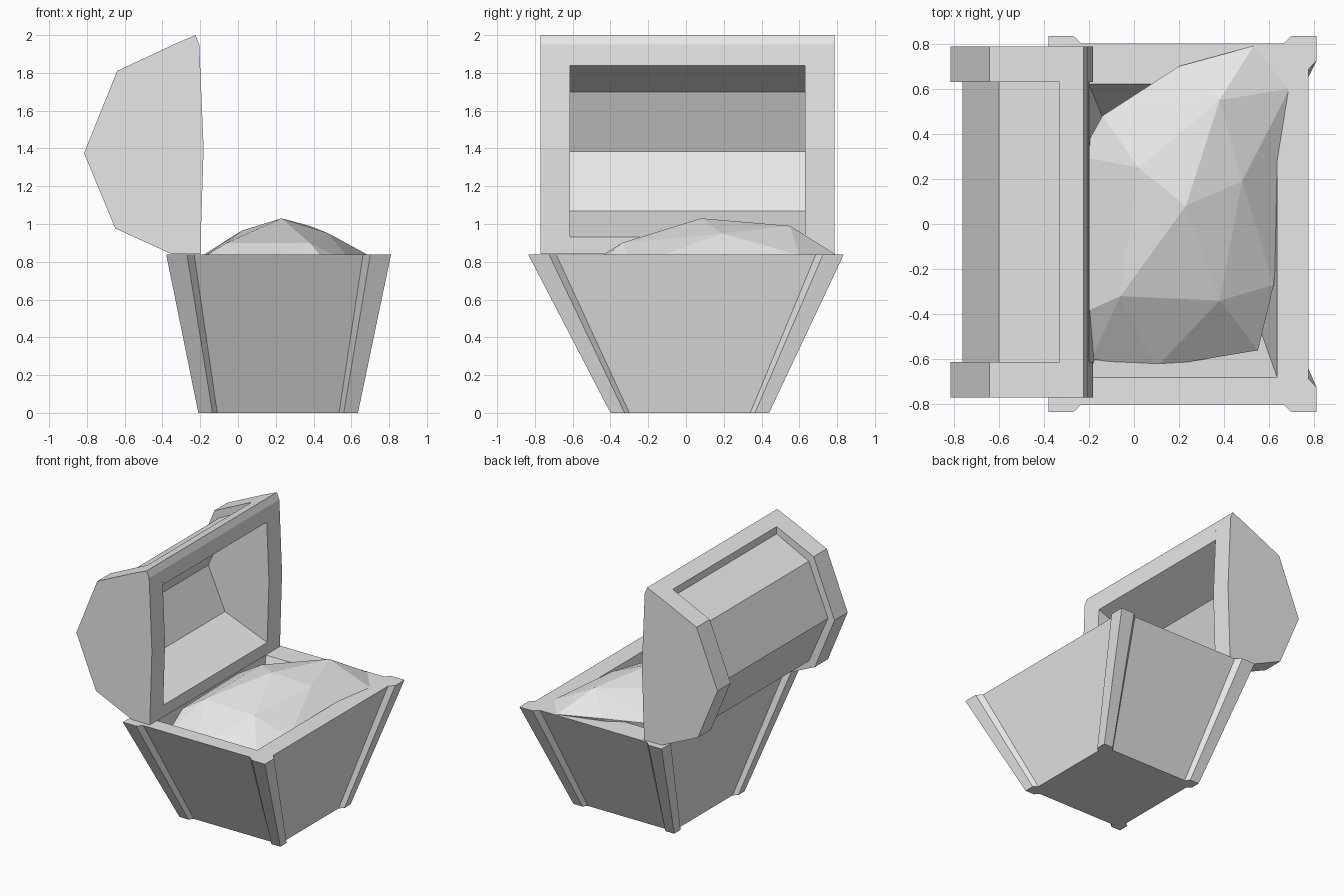
import bpy, bmesh
from mathutils import Vector

cube = bpy.data.objects.get("Cube")
if cube:
    bpy.data.objects.remove(cube)

grey = bpy.data.materials.new("light_grey")
grey.use_nodes = True
grey.diffuse_color = (0.8, 0.8, 0.8, 1)
grey.node_tree.nodes["Principled BSDF"].inputs["Base Color"].default_value = (0.8, 0.8, 0.8, 1)


def finish(name, bm):
    bmesh.ops.recalc_face_normals(bm, faces=bm.faces)
    mesh = bpy.data.meshes.new(name)
    bm.to_mesh(mesh)
    bm.free()
    mesh.materials.append(grey)
    obj = bpy.data.objects.new(name, mesh)
    bpy.context.collection.objects.link(obj)
    return obj


def bridge(bm, a, b):
    for i in range(len(a)):
        j = (i + 1) % len(a)
        bm.faces.new((a[i], a[j], b[j], b[i]))


def extrude_profile(name, profile, y0, y1, caps=True):
    """Extrude an (x, z) profile along y."""
    bm = bmesh.new()
    a, b = ([bm.verts.new((x, y, z)) for x, z in profile] for y in (y0, y1))
    bridge(bm, a, b)
    if caps:
        bm.faces.new(a)
        bm.faces.new(b)
    return finish(name, bm)


def rect(x0, x1, y0, y1):
    return [(x0, y0), (x1, y0), (x1, y1), (x0, y1)]


def post_outline(x0, x1, y0, y1, inset, wide, cham):
    """Rectangle whose four corners stand proud of the sides."""
    pts = []
    for k, (cx, cy) in enumerate(rect(x0, x1, y0, y1)):
        sx, sy = (1 if cx == x0 else -1), (1 if cy == y0 else -1)
        along_y = [(cx + sx * inset, cy + sy * (wide + cham)), (cx, cy + sy * wide)]
        along_x = [(cx + sx * wide, cy), (cx + sx * (wide + cham), cy + sy * inset)]
        corner = along_y + [(cx, cy)] + along_x
        pts += corner if k % 2 == 0 else corner[::-1]
    return pts


# Tapered chest body with corner posts and a hollow inside
bm = bmesh.new()
loops = []
for outline, z in (
        (post_outline(-0.21, 0.635, -0.40, 0.44, 0.03, 0.075, 0.025), 0.0),
        (post_outline(-0.38, 0.81, -0.835, 0.835, 0.035, 0.11, 0.038), 0.838),
        (rect(-0.20, 0.635, -0.68, 0.62), 0.838),
        (rect(-0.08, 0.50, -0.30, 0.33), 0.10)):
    loops.append([bm.verts.new((x, y, z)) for x, y in outline])
base, top, hole, floor = loops
bridge(bm, base, top)
bridge(bm, hole, floor)
bm.faces.new(base)
bm.faces.new(floor)
# Rim: one polygon per side plus the post corner shared with the next side
for k in range(4):
    n = (k + 1) % 4
    side = [top[(5 * k + 2 + i) % 20] for i in range(6)]
    bm.faces.new(side + [hole[n], hole[k]])
finish("chest_body", bm)

# Faceted heap filling the chest
heap_points = [
    (0.23, 0.08, 1.03), (0.02, 0.25, 0.965), (-0.06, -0.32, 0.90),
    (0.38, -0.34, 0.90), (0.48, 0.19, 0.95), (0.38, 0.55, 0.99),
    (0.62, 0.21, 0.80), (0.69, 0.60, 0.835), (0.53, 0.79, 0.84),
    (0.20, 0.70, 0.86), (-0.14, 0.48, 0.82), (-0.24, 0.30, 0.80),
    (-0.24, -0.40, 0.79), (-0.19, -0.60, 0.70), (0.10, -0.635, 0.71),
    (0.55, -0.56, 0.70), (0.62, -0.27, 0.78)]
heap_points += [(x, y, 0.35) for x, y in rect(-0.08, 0.50, -0.36, 0.40)]
bm = bmesh.new()
for p in heap_points:
    bm.verts.new(Vector(p))
hull = bmesh.ops.convex_hull(bm, input=bm.verts)
loose = [v for v in bm.verts if not v.link_faces]
bmesh.ops.delete(bm, geom=loose, context='VERTS')
finish("heap", bm)

# Open lid: two thick end bands
lid_profile = [(-0.20, 0.84), (-0.35, 0.84), (-0.65, 0.977), (-0.815, 1.375),
               (-0.64, 1.81), (-0.33, 1.955), (-0.225, 2.0), (-0.205, 1.95),
               (-0.182, 1.40)]
extrude_profile("lid_band_front", lid_profile, -0.77, -0.613)
extrude_profile("lid_band_back", lid_profile, 0.63, 0.787)

# Recessed lid shell with a raised lip on each long edge
shell_profile = [(-0.20, 0.84), (-0.335, 0.84), (-0.335, 0.90), (-0.60, 1.01),
                 (-0.76, 1.375), (-0.60, 1.765), (-0.33, 1.90), (-0.33, 1.955),
                 (-0.225, 2.0), (-0.205, 1.95), (-0.20, 1.84), (-0.55, 1.70),
                 (-0.69, 1.385), (-0.55, 1.07), (-0.197, 0.93)]
extrude_profile("lid_shell", shell_profile, -0.613, 0.63, caps=False)
